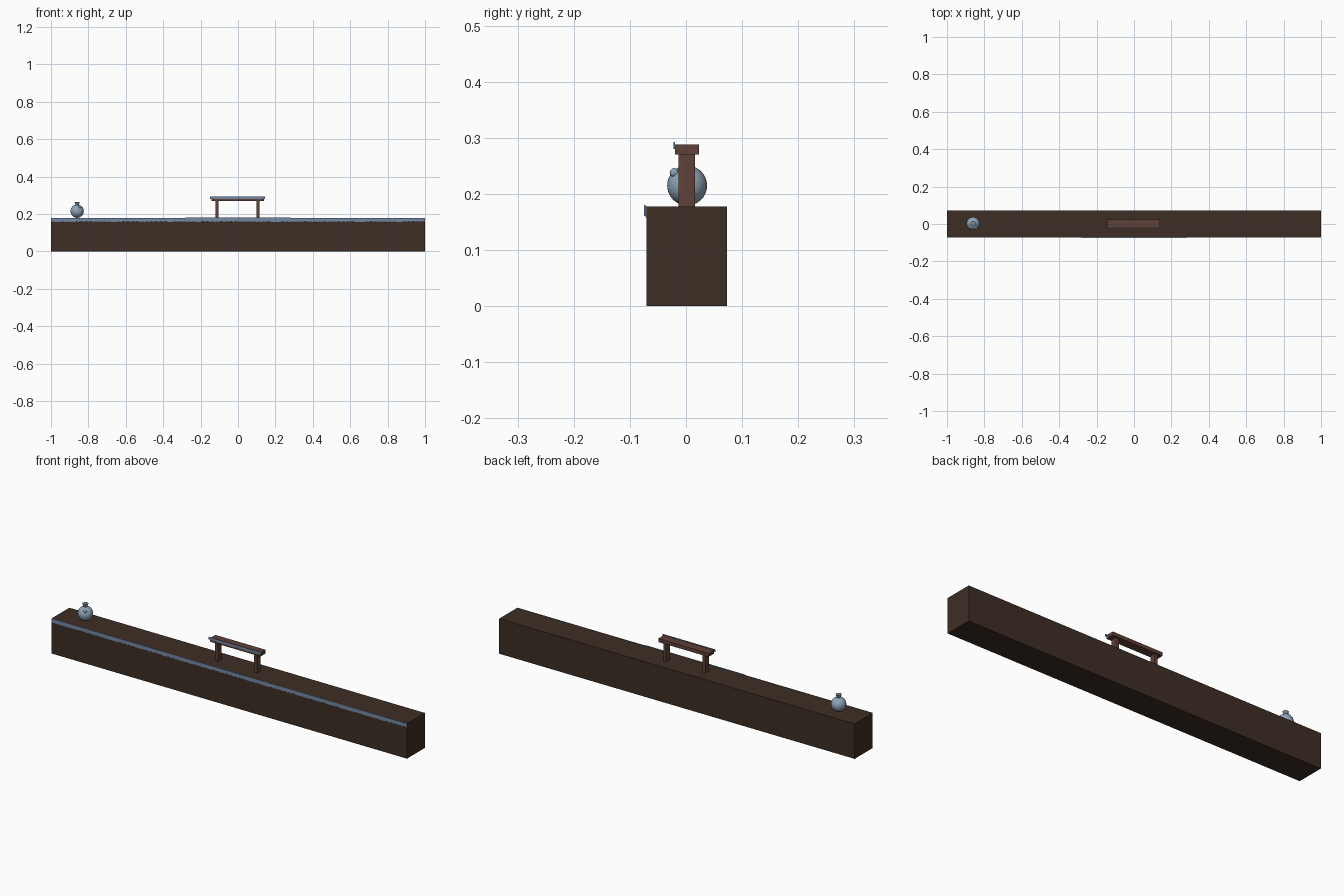
import bpy, bmesh, math, random
from mathutils import Matrix

random.seed(4)
cube = bpy.data.objects.get("Cube")
if cube:
    bpy.data.objects.remove(cube, do_unlink=True)


def material(name, rgb):
    m = bpy.data.materials.new(name)
    m.use_nodes = True
    m.diffuse_color = (*rgb, 1)
    m.node_tree.nodes["Principled BSDF"].inputs["Base Color"].default_value = (*rgb, 1)
    return m


EARTH = material("dark_earth", (0.048, 0.027, 0.018))
WOOD = material("brown_wood", (0.115, 0.052, 0.038))
FROST = material("frost_blue", (0.17, 0.25, 0.38))
STEEL = material("pale_steel", (0.28, 0.37, 0.48))
GREY = material("cap_grey", (0.22, 0.25, 0.29))


def finish(name, bm, mat, smooth=False):
    bmesh.ops.recalc_face_normals(bm, faces=bm.faces[:])
    mesh = bpy.data.meshes.new(name)
    bm.to_mesh(mesh)
    bm.free()
    mesh.materials.append(mat)
    for p in mesh.polygons:
        p.use_smooth = smooth
    ob = bpy.data.objects.new(name, mesh)
    bpy.context.collection.objects.link(ob)
    return ob


def box(name, x, y, z, mat):
    bm = bmesh.new()
    bmesh.ops.create_cube(bm, size=1)
    for v in bm.verts:
        for i, (low, high) in enumerate((x, y, z)):
            v.co[i] = high if v.co[i] > 0 else low
    return finish(name, bm, mat)


def ball(name, centre, radius, mat):
    bm = bmesh.new()
    bmesh.ops.create_uvsphere(bm, u_segments=32, v_segments=20, radius=radius,
                              matrix=Matrix.Translation(centre))
    return finish(name, bm, mat, True)


def fringe(name, x0, x1, y, bottom, top, ragged, count):
    """Thin front trim with an uneven lower edge."""
    bm = bmesh.new()
    prev = None
    for i in range(count + 1):
        x = x0 + (x1 - x0) * i / count
        low = bottom + (random.random() * ragged if i % 2 else 0)
        cur = [bm.verts.new((x, y, low)), bm.verts.new((x, y, top))]
        if prev:
            bm.faces.new((prev[0], cur[0], cur[1], prev[1]))
        prev = cur
    solid = bmesh.ops.extrude_face_region(bm, geom=bm.faces[:])
    moved = [g for g in solid["geom"] if isinstance(g, bmesh.types.BMVert)]
    bmesh.ops.translate(bm, verts=moved, vec=(0, 0.002, 0))
    return finish(name, bm, FROST)


# Long ground block and its trim
box("ground_block", (-1, 1), (-0.07, 0.073), (0, 0.178), EARTH)
fringe("ground_trim", -1, 1, -0.072, 0.158, 0.179, 0.006, 160)
fringe("ground_trim_centre", -0.28, 0.28, -0.0745, 0.161, 0.18, 0.006, 44)

# Bench
box("bench_seat", (-0.143, 0.14), (-0.02, 0.023), (0.27, 0.288), WOOD)
for side, x in (("right", -0.112), ("left", 0.108)):
    box(side + "_bench_leg", (x - 0.008, x + 0.008), (-0.013, 0.016), (0.177, 0.271), WOOD)
fringe("bench_trim", -0.15, 0.145, -0.022, 0.28, 0.293, 0.004, 24)

# Round ornament with a stud and a flared cap
ball("ornament_body", (-0.86, 0.002, 0.215), 0.0355, STEEL)
ball("ornament_stud", (-0.845, -0.021, 0.238), 0.008, STEEL)
bm = bmesh.new()
bmesh.ops.create_cone(bm, cap_ends=True, segments=12, radius1=0.009, radius2=0.014,
                      depth=0.018, matrix=Matrix.Translation((-0.86, 0.002, 0.256)))
finish("ornament_cap", bm, GREY)
